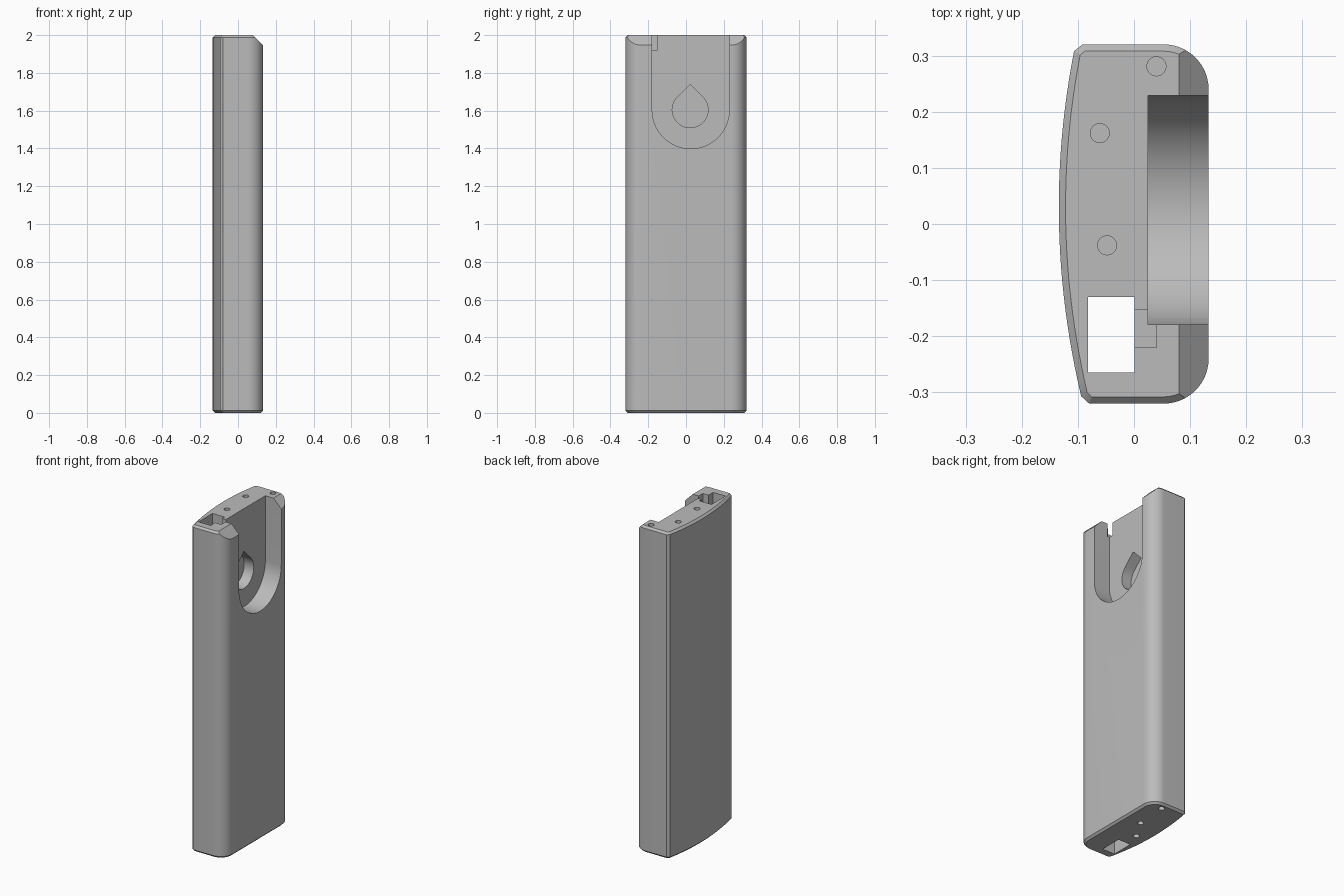
import bpy, bmesh, math
from mathutils import Vector

if "Cube" in bpy.data.objects:
    bpy.data.objects.remove(bpy.data.objects["Cube"], do_unlink=True)

grey = bpy.data.materials.new("plain_grey")
grey.use_nodes = True
colour = (0.5, 0.5, 0.5, 1)
grey.diffuse_color = colour
grey.node_tree.nodes["Principled BSDF"].inputs["Base Color"].default_value = colour


def arc(cx, cy, r, start, end, steps):
    angles = [math.radians(start + (end - start) * i / steps) for i in range(steps + 1)]
    return [(cx + r * math.cos(a), cy + r * math.sin(a)) for a in angles]


def prism(points, offset):
    """Extrude a closed loop of 3D points along an offset."""
    bm = bmesh.new()
    face = bm.faces.new([bm.verts.new(p) for p in points])
    ext = bmesh.ops.extrude_face_region(bm, geom=[face])
    moved = [v for v in ext["geom"] if isinstance(v, bmesh.types.BMVert)]
    bmesh.ops.translate(bm, verts=moved, vec=Vector(offset))
    bmesh.ops.recalc_face_normals(bm, faces=bm.faces)
    return bm


def add_object(name, bm):
    mesh = bpy.data.meshes.new(name)
    bm.to_mesh(mesh)
    bm.free()
    mesh.materials.append(grey)
    ob = bpy.data.objects.new(name, mesh)
    bpy.context.collection.objects.link(ob)
    return ob


def box(x0, x1, y0, y1, z0, z1):
    return prism([(x0, y0, z0), (x1, y0, z0), (x1, y1, z0), (x0, y1, z0)], (0, 0, z1 - z0))


# Body outline: bowed left wall, chamfered left corners, rounded right corners
R = 0.08
outline = arc(0.133 - R, -0.32 + R, R, -90, 0, 14) + arc(0.133 - R, 0.32 - R, R, 0, 90, 14)
outline.append((-0.092, 0.32))
for i in range(25):
    y = 0.308 - 0.615 * i / 24
    outline.append((-0.134 + (y - 0.03) ** 2 / 2.85, y))
outline.append((-0.08, -0.32))
bm = prism([(x, y, 0) for x, y in outline], (0, 0, 2))

# Small chamfer around both ends
rims = [e for e in bm.edges if abs(e.verts[0].co.z - e.verts[1].co.z) < 0.001]
bmesh.ops.bevel(bm, geom=rims, offset=0.012, segments=1, affect='EDGES')

# Larger slanted cut along the upper right edge
cut = bmesh.ops.bisect_plane(bm, geom=bm.verts[:] + bm.edges[:] + bm.faces[:],
                             plane_co=(0.08, 0, 2), plane_no=(1, 0, 1), clear_outer=True)
bmesh.ops.holes_fill(bm, edges=[e for e in bm.edges if e.is_boundary], sides=0)
bmesh.ops.recalc_face_normals(bm, faces=bm.faces)
body = add_object("body", bm)

# Rounded thumb slot and teardrop pocket in its floor
slot = arc(0.025, 1.603, 0.204, 180, 360, 40) + [(0.229, 2.1), (-0.179, 2.1)]
drop = arc(0.022, 1.605, 0.095, 135, 405, 36) + [(0.022, 1.739)]
cutters = [
    ("thumb_slot", prism([(0.025, y, z) for y, z in slot], (0.3, 0, 0))),
    ("teardrop_pocket", prism([(-0.04, y, z) for y, z in drop], (0.12, 0, 0))),
    ("channel", box(-0.082, 0.001, -0.265, -0.13, -0.1, 2.1)),
    ("channel_notch", box(-0.01, 0.04, -0.22, -0.152, 1.92, 2.1)),
]

# Round pin holes in both ends
top_pins = [(0.04, 0.281), (-0.061, 0.162), (-0.048, -0.038)]
bottom_pins = [(0.04, 0.281), (0.025, 0.085), (-0.048, -0.038)]
for z, pins in ((1.9, top_pins), (-0.1, bottom_pins)):
    for x, y in pins:
        ring = arc(x, y, 0.017, 0, 345, 23)
        cutters.append(("pin_hole", prism([(a, b, z) for a, b in ring], (0, 0, 0.2))))

bpy.context.view_layer.objects.active = body
body.select_set(True)
for name, shape in cutters:
    tool = add_object(name, shape)
    tool.hide_render = True
    mod = body.modifiers.new(name, 'BOOLEAN')
    mod.operation = 'DIFFERENCE'
    mod.solver = 'EXACT'
    mod.object = tool
    bpy.ops.object.modifier_apply(modifier=mod.name)
    bpy.data.objects.remove(tool, do_unlink=True)

bpy.ops.object.shade_smooth_by_angle(angle=math.radians(25))
